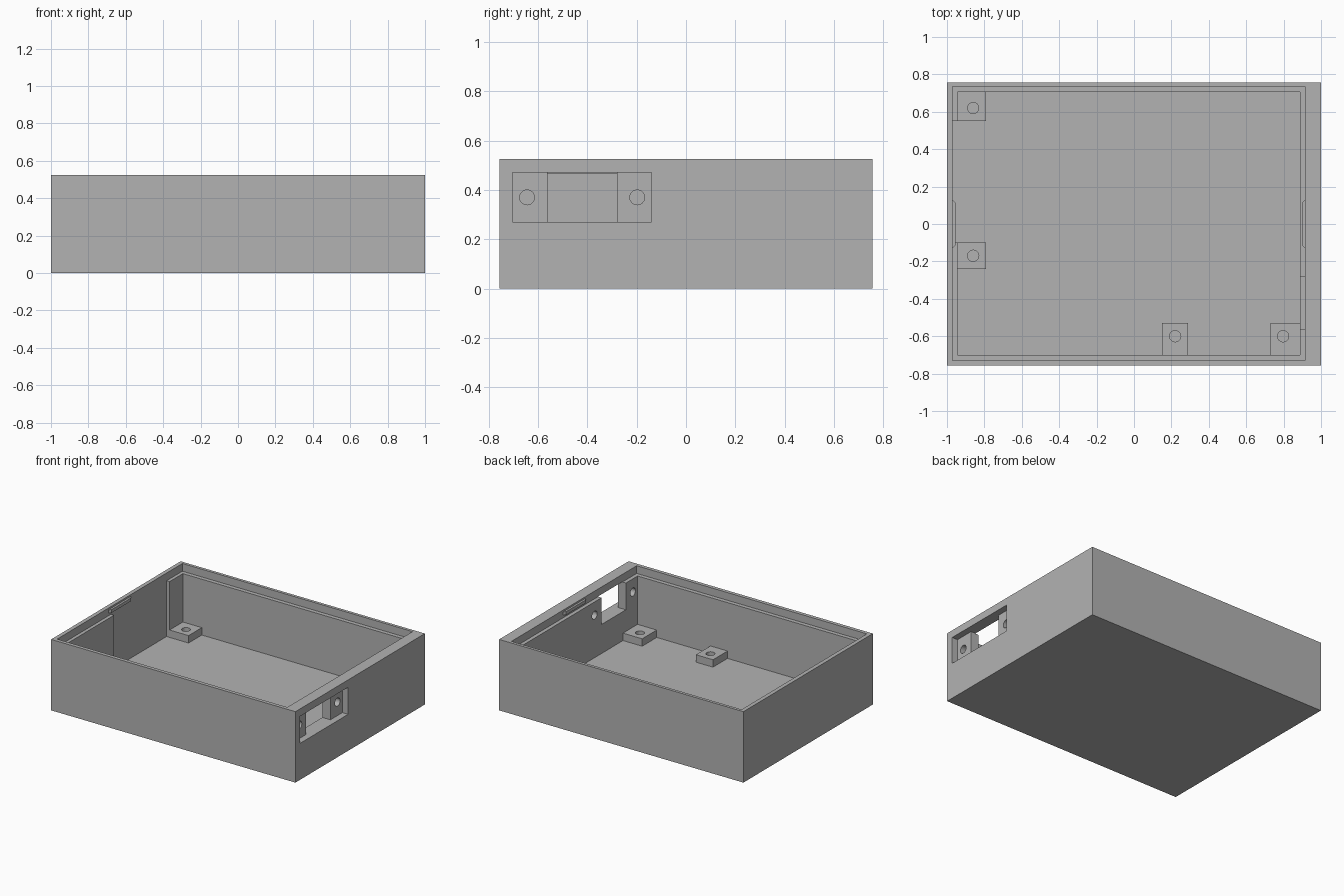
import bpy
import bmesh

cube = bpy.data.objects.get("Cube")
if cube:
    bpy.data.objects.remove(cube, do_unlink=True)

GREY = (0.45, 0.45, 0.45, 1.0)
mat = bpy.data.materials.new("plain grey")
mat.use_nodes = True
mat.diffuse_color = GREY
mat.node_tree.nodes["Principled BSDF"].inputs["Base Color"].default_value = GREY

FLOOR, LEDGE, RIM = 0.055, 0.468, 0.525
POST_TOP = 0.11
HOLE_R = 0.03


def finish(name, bm):
    bmesh.ops.recalc_face_normals(bm, faces=bm.faces)
    mesh = bpy.data.meshes.new(name)
    bm.to_mesh(mesh)
    bm.free()
    mesh.materials.append(mat)
    obj = bpy.data.objects.new(name, mesh)
    bpy.context.collection.objects.link(obj)
    return obj


def prism(name, outline, z0, z1):
    """Extrude a flat outline from z0 up to z1."""
    bm = bmesh.new()
    face = bm.faces.new([bm.verts.new((x, y, z0)) for x, y in outline])
    top = bmesh.ops.extrude_face_region(bm, geom=[face])["geom"]
    verts = [v for v in top if isinstance(v, bmesh.types.BMVert)]
    bmesh.ops.translate(bm, verts=verts, vec=(0, 0, z1 - z0))
    return finish(name, bm)


def box(name, x0, x1, y0, y1, z0, z1):
    return prism(name, [(x0, y0), (x1, y0), (x1, y1), (x0, y1)], z0, z1)


def cylinder(name, centre, depth, along_x=False):
    bpy.ops.mesh.primitive_cylinder_add(
        vertices=32, radius=HOLE_R, depth=depth, location=centre,
        rotation=(0, 1.570796 if along_x else 0, 0))
    obj = bpy.context.object
    obj.name = name
    obj.data.materials.append(mat)
    return obj


def cut(target, cutter):
    """Subtract the cutter, bake the result and discard the cutter."""
    cutter.hide_render = True
    mod = target.modifiers.new("cut", "BOOLEAN")
    mod.operation, mod.solver, mod.object = "DIFFERENCE", "EXACT", cutter
    bpy.context.view_layer.objects.active = target
    bpy.ops.object.modifier_apply(modifier=mod.name)
    bpy.data.objects.remove(cutter, do_unlink=True)


# Case body with cavity, lid rebate and side wall pocket
case = box("case_body", -1, 1, -0.757, 0.757, 0, RIM)
cut(case, box("cavity", -0.945, 0.887, -0.70, 0.705, FLOOR, 0.7))
cut(case, box("lid_rebate", -0.97, 0.915, -0.73, 0.735, LEDGE, 0.7))
cut(case, box("wall_pocket", -0.97, -0.9, -0.10, 0.55, FLOOR, 0.5))

# Connector recess, opening and screw holes in the left side
cut(case, box("connector_recess", 0.953, 1.1, -0.705, -0.14, 0.27, 0.47))
cut(case, box("connector_opening", 0.8, 1.05, -0.563, -0.28, 0.27, 0.47))
for y in (-0.645, -0.198):
    cut(case, cylinder("screw_hole", (0.93, y, 0.37), 0.2, along_x=True))

# Mounting posts, sunk slightly into floor and walls
SINK = 0.01
posts = {
    "post_back": (-0.945 - SINK, -0.79, 0.55, 0.705 + SINK, -0.86, 0.62),
    "post_middle": (-0.945 - SINK, -0.79, -0.24, -0.10, -0.86, -0.17),
    "post_front": (0.15, 0.29, -0.70 - SINK, -0.53, 0.22, -0.60),
    "post_corner": (0.73, 0.887 + SINK, -0.70 - SINK, -0.53, 0.797, -0.60),
}
for name, (x0, x1, y0, y1, hx, hy) in posts.items():
    post = box(name, x0, x1, y0, y1, FLOOR - SINK, POST_TOP)
    cut(post, cylinder("post_hole", (hx, hy, POST_TOP), 0.2))

# Lid snap tabs with slanted ends on the two side walls
for name, wall, inward in (("tab_right", -0.97, 1), ("tab_left", 0.915, -1)):
    tip = wall + 0.015 * inward
    root = wall - 0.005 * inward
    prism(name, [(root, -0.135), (tip, -0.115), (tip, 0.115), (root, 0.135)],
          0.488, 0.512)
